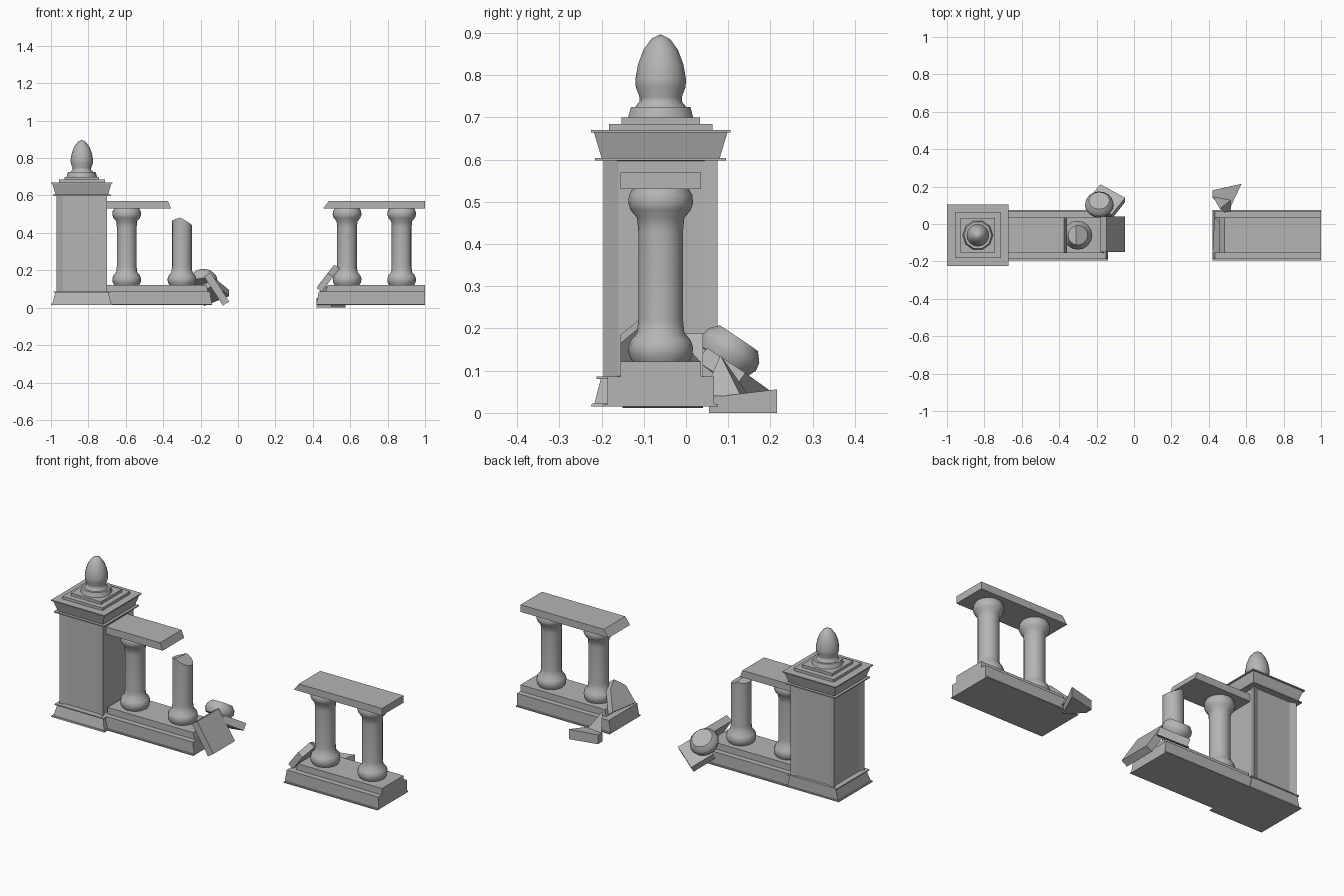
import bpy, bmesh
from math import radians
from mathutils import Matrix, Vector

cube = bpy.data.objects.get("Cube")
if cube:
    bpy.data.objects.remove(cube)

stone = bpy.data.materials.new("grey_stone")
stone.use_nodes = True
GREY = (0.46, 0.46, 0.46, 1)
stone.diffuse_color = GREY
stone.node_tree.nodes["Principled BSDF"].inputs["Base Color"].default_value = GREY

CX, CY = -0.835, -0.06   # pillar centre; CY is also the railing line


def finish(name, bm, smooth=False):
    bmesh.ops.recalc_face_normals(bm, faces=bm.faces)
    mesh = bpy.data.meshes.new(name)
    bm.to_mesh(mesh)
    bm.free()
    mesh.materials.append(stone)
    ob = bpy.data.objects.new(name, mesh)
    bpy.context.collection.objects.link(ob)
    if smooth:
        bpy.ops.object.select_all(action='DESELECT')
        ob.select_set(True)
        bpy.context.view_layer.objects.active = ob
        bpy.ops.object.shade_smooth_by_angle(angle=radians(40))
    return ob


def loft(name, lower, upper):
    """Solid between two matching outlines."""
    bm = bmesh.new()
    a = [bm.verts.new(p) for p in lower]
    b = [bm.verts.new(p) for p in upper]
    bm.faces.new(a)
    bm.faces.new(b)
    n = len(a)
    for i in range(n):
        j = (i + 1) % n
        bm.faces.new((a[i], a[j], b[j], b[i]))
    return finish(name, bm)


def rect(x0, x1, y0, y1, z):
    return [(x0, y0, z), (x1, y0, z), (x1, y1, z), (x0, y1, z)]


def block(name, x0, x1, half, z0, z1, cut0=0, cut1=0):
    """Railing block; the cuts shift the upper edge of each end."""
    y0, y1 = CY - half, CY + half
    return loft(name, rect(x0, x1, y0, y1, z0), rect(x0 + cut0, x1 + cut1, y0, y1, z1))


def tier(name, low, high, z0, z1, back=None):
    """Square pillar course, optionally with a flush back face."""
    def ring(h, z):
        return rect(CX - h, CX + h, CY - h, CY + h if back is None else back, z)
    return loft(name, ring(low, z0), ring(high, z1))


def lathe(name, profile, matrix, sides=16):
    bm = bmesh.new()
    verts = [bm.verts.new((r, 0, z)) for r, z in profile]
    edges = [bm.edges.new(pair) for pair in zip(verts, verts[1:])]
    bmesh.ops.spin(bm, geom=verts + edges, axis=(0, 0, 1), cent=(0, 0, 0),
                   angle=radians(360), steps=sides, use_duplicate=False)
    bmesh.ops.remove_doubles(bm, verts=bm.verts, dist=0.0005)
    bm.transform(matrix)
    return finish(name, bm, True)


def slab(name, size, centre, along, normal):
    """Fallen box with its length and upward normal given."""
    n = Vector(normal).normalized()
    u = Vector(along)
    u = (u - n * u.dot(n)).normalized()
    rot = Matrix((u, n.cross(u), n)).transposed().to_4x4()
    bm = bmesh.new()
    bmesh.ops.create_cube(bm, size=1)
    bm.transform(Matrix.Translation(centre) @ rot @ Matrix.Diagonal((*size, 1)))
    return finish(name, bm)


# Pillar plinth, flush with the railing at the back
tier("plinth_foot", 0.165, 0.163, 0.015, 0.022, 0.077)
tier("plinth", 0.157, 0.142, 0.022, 0.08, 0.072)
tier("plinth_lip", 0.152, 0.152, 0.08, 0.086, 0.076)

# Pillar shaft with a sunken panel on each side
bm = bmesh.new()
bmesh.ops.create_cube(bm, size=1)
bm.transform(Matrix.Translation((CX, CY, 0.342)) @ Matrix.Diagonal((0.27, 0.27, 0.516, 1)))
sides = [f for f in bm.faces if abs(f.normal.z) < 0.5]
for f in sides:
    n = f.normal.copy()
    bmesh.ops.inset_individual(bm, faces=[f], thickness=0.05)
    mid = f.calc_center_median()
    for v in f.verts:
        v.co -= n * 0.012
        v.co.z = mid.z + (0.255 if v.co.z > mid.z else -0.255)
finish("pillar_shaft", bm)

# Pillar cornice and stepped cap
tier("cornice_lower_lip", 0.155, 0.155, 0.598, 0.604)
tier("cornice", 0.14, 0.158, 0.604, 0.664)
tier("cornice_upper_lip", 0.165, 0.165, 0.664, 0.67)
tier("cap_step_lower", 0.123, 0.123, 0.67, 0.685)
tier("cap_step_upper", 0.093, 0.093, 0.685, 0.7)

# Finial
at = Matrix.Translation
lathe("finial_foot", [(0, 0.7), (0.081, 0.7), (0.074, 0.725), (0, 0.725)], at((CX, CY, 0)), 10)
lathe("finial", [(0, 0.722), (0.06, 0.725), (0.05, 0.738), (0.05, 0.748), (0.059, 0.772),
                 (0.06, 0.79), (0.054, 0.825), (0.041, 0.86), (0.022, 0.886), (0, 0.897)],
      at((CX, CY, 0)))

# Balustrade plinths and top rails
for side, x0, x1, c0, c1 in (("right", -0.7, -0.14, 0, -0.01), ("left", 0.42, 1.0, 0.012, 0)):
    block(side + "_rail_foot", x0, x1, 0.136, 0.015, 0.021)
    block(side + "_rail_plinth", x0, x1, 0.126, 0.021, 0.086, c0, c1)
    block(side + "_rail_bed", x0 + c0 * 4, x1 + c1 * 2, 0.095, 0.086, 0.122, c0, c1)
block("right_top_rail", -0.71, -0.358, 0.095, 0.53, 0.57, 0, -0.016)
block("left_top_rail", 0.455, 1.0, 0.095, 0.53, 0.57, 0.03, 0)

# Balusters: the foot profile is mirrored to make the head
foot = [(0.066, 0.12), (0.075, 0.136), (0.077, 0.155), (0.071, 0.172), (0.056, 0.19)]
head = [(r, 0.652 - z) for r, z in reversed(foot)]
for i, x in enumerate((-0.595, 0.583, 0.875)):
    lathe("baluster_%d" % (i + 1), foot + [(0.053, 0.22), (0.053, 0.43)] + head, at((x, CY, 0)))

# Broken baluster, sliced by two planes
broken = lathe("broken_baluster", [(0, 0.12)] + foot + [(0.053, 0.22), (0.053, 0.52)],
               at((-0.3, CY, 0)))
bm = bmesh.new()
bm.from_mesh(broken.data)
for point, normal in (((-0.31, CY, 0.477), (0.55, 0.1, 1)), ((-0.31, CY, 0.477), (-0.3, 0.1, 1))):
    cut = bmesh.ops.bisect_plane(bm, geom=bm.verts[:] + bm.edges[:] + bm.faces[:],
                                 plane_co=point, plane_no=normal, clear_outer=True)
    rim = [e for e in cut["geom_cut"] if isinstance(e, bmesh.types.BMEdge)]
    for f in bmesh.ops.holes_fill(bm, edges=rim)["faces"]:
        f.smooth = False
bm.to_mesh(broken.data)
bm.free()

# Fallen rail piece leaning on the broken plinth end
slab("fallen_rail", (0.185, 0.19, 0.04), (-0.114, -0.055, 0.1), (0.1, 0, -0.155), (0.155, 0, 0.1))

# Fallen baluster head on its piece of rail
tilt = Vector((-0.02, 0.56, 0.83)).normalized()
slab("fallen_rail_chunk", (0.16, 0.13, 0.04), (-0.15, 0.12, 0.082), (0.135, -0.075, 0.05), tilt)
turn = tilt.to_track_quat('Z', 'Y').to_matrix().to_4x4()
lathe("fallen_baluster_head",
      [(0, 0), (0.066, 0), (0.077, 0.025), (0.073, 0.045), (0.055, 0.066), (0, 0.06)],
      at((-0.185, 0.088, 0.122)) @ turn)

# Leaning triangular shard on the left railing's broken end
shard = [(0.42, -0.155, 0.105), (0.48, -0.155, 0.185), (0.515, -0.1, 0.23),
         (0.495, -0.04, 0.205), (0.43, 0.035, 0.12)]
loft("leaning_shard", shard, [(x + 0.028, y, z - 0.02) for x, y, z in shard])

# Flat and upright splinters on the ground behind
flat = [(0.42, 0.18), (0.42, 0.14), (0.5, 0.055), (0.53, 0.12), (0.575, 0.215)]
loft("ground_shard", [(x, y, 0) for x, y in flat], [(x, y, 0.03 + y * 0.12) for x, y in flat])
chip = [(0.42, 0.15), (0.52, 0.13), (0.515, 0.04)]
loft("upright_splinter", [(x, y, 0.04) for x, y in chip],
     [(0.45 + x * 0.02, 0.08 + y * 0.02, 0.135) for x, y in chip])
